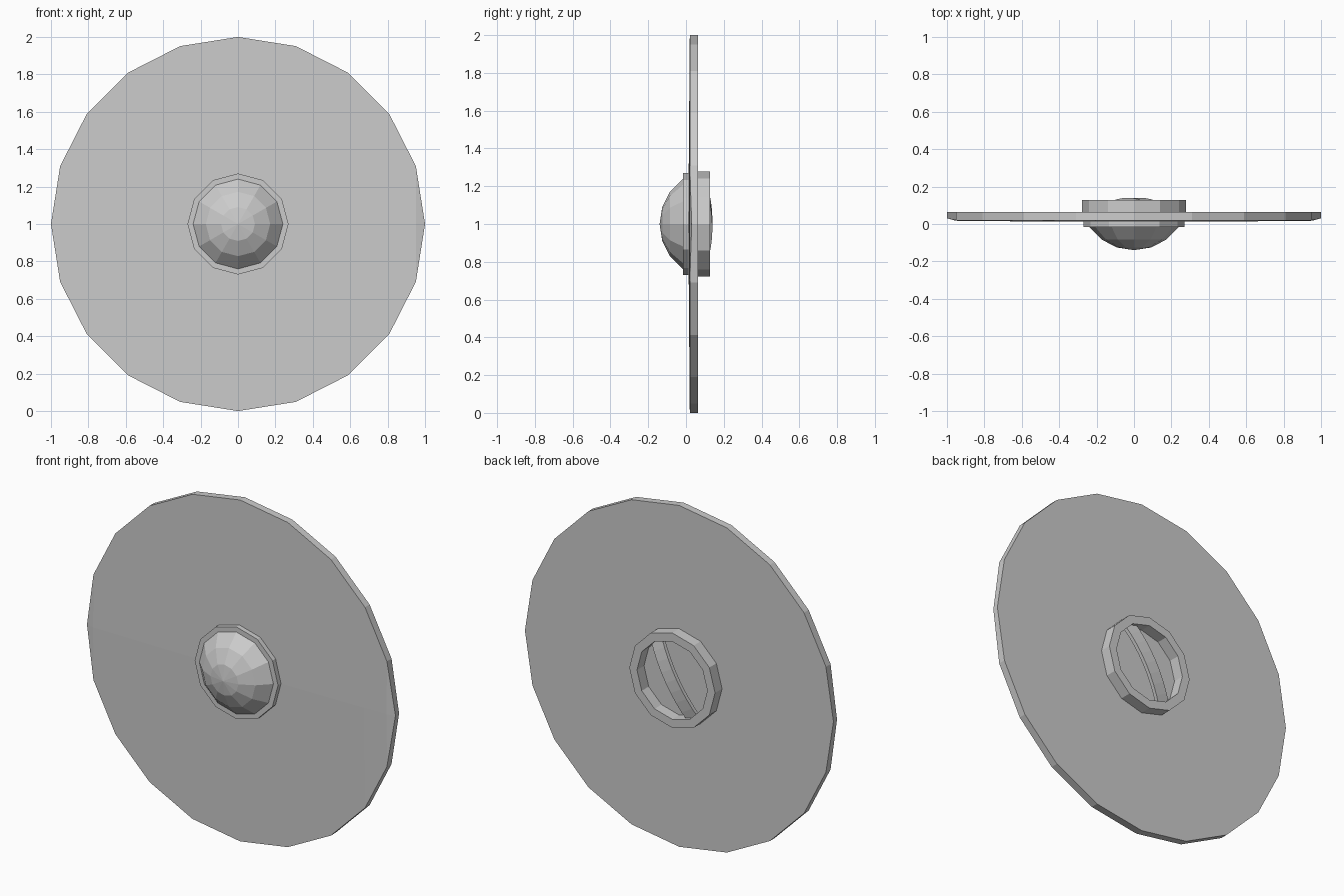
import bpy, bmesh
from math import sin, cos, radians, tau

cube = bpy.data.objects.get("Cube")
if cube:
    bpy.data.objects.remove(cube)

GREY = (0.6, 0.6, 0.6, 1)
grey = bpy.data.materials.new("plain grey")
grey.use_nodes = True
grey.diffuse_color = GREY
grey.node_tree.nodes["Principled BSDF"].inputs["Base Color"].default_value = GREY

CENTRE_Z = 1.0


def finish(name, bm):
    """Turn a bmesh into a flat-shaded object."""
    bmesh.ops.remove_doubles(bm, verts=bm.verts, dist=1e-5)
    bmesh.ops.recalc_face_normals(bm, faces=bm.faces)
    mesh = bpy.data.meshes.new(name)
    bm.to_mesh(mesh)
    bm.free()
    mesh.materials.append(grey)
    obj = bpy.data.objects.new(name, mesh)
    bpy.context.collection.objects.link(obj)
    return obj


def revolve(name, profile, sides=12, closed=False):
    """Spin (radius, y) points around the y axis, with a corner at the top."""
    bm = bmesh.new()
    rings = []
    for r, y in profile:
        if r == 0:
            rings.append([bm.verts.new((0, y, CENTRE_Z))] * sides)
        else:
            angles = [tau * i / sides for i in range(sides)]
            rings.append([bm.verts.new((r * sin(a), y, CENTRE_Z + r * cos(a)))
                          for a in angles])
    pairs = list(zip(rings, rings[1:]))
    if closed:
        pairs.append((rings[-1], rings[0]))
    for a, b in pairs:
        for i in range(sides):
            j = (i + 1) % sides
            corners = list(dict.fromkeys((a[i], a[j], b[j], b[i])))
            bm.faces.new(corners)
    return finish(name, bm)


# Large disc: flat back, front very slightly folded along its middle
def shield_disc(sides=20, back=0.063):
    bm = bmesh.new()
    columns = []
    for i in range(sides // 2 + 1):
        a = tau * i / sides
        x, h = -cos(a), sin(a)
        if h < 1e-4:
            tip = bm.verts.new((x, 0.03, CENTRE_Z))
            columns.append((tip, tip, tip))
        else:
            columns.append((bm.verts.new((x, 0.02, CENTRE_Z + h)),
                            bm.verts.new((x, 0.012 + 0.006 * x * x, CENTRE_Z)),
                            bm.verts.new((x, 0.02, CENTRE_Z - h))))
    for a, b in zip(columns, columns[1:]):
        for k in (0, 1):
            bm.faces.new(list(dict.fromkeys((a[k], b[k], b[k + 1], a[k + 1]))))
    # rim walls and back face
    rim = [c[0] for c in columns] + [c[2] for c in columns[-2:0:-1]]
    rear = [bm.verts.new((v.co.x, back, v.co.z)) for v in rim]
    for i in range(sides):
        j = (i + 1) % sides
        bm.faces.new((rim[i], rim[j], rear[j], rear[i]))
    bm.faces.new(rear)
    return finish("shield_disc", bm)


shield_disc()

# Front boss: rounded cap sitting in a flat collar
R, apex = 0.293, -0.14
cap = [(R * sin(radians(d)), apex + R * (1 - cos(radians(d)))) for d in (0, 18, 36, 55)]
cap[0] = (0, apex)
revolve("boss_dome", cap + [(0.24, 0.03), (0, 0.03)])
revolve("boss_collar", [(0.235, -0.015), (0.27, -0.015), (0.27, 0.04), (0.235, 0.04)],
        closed=True)

# Back ring around the grip recess
revolve("back_ring", [(0.278, 0.05), (0.278, 0.128), (0.228, 0.128), (0.228, 0.05)],
        closed=True)


# Bowed grip bar, slanted across the recess
def grip(width=0.08, thick=0.022, half=0.24, steps=8):
    bm = bmesh.new()
    tilt = radians(30)
    along, across = (sin(tilt), cos(tilt)), (cos(tilt), -sin(tilt))
    sections = []
    for i in range(steps + 1):
        s = half * (2 * i / steps - 1)
        y = 0.14 - 0.6 * s * s
        section = []
        for w, d in ((-1, 0), (1, 0), (1, 1), (-1, 1)):
            off = w * width / 2
            section.append(bm.verts.new((s * along[0] + off * across[0], y - d * thick,
                                         CENTRE_Z + s * along[1] + off * across[1])))
        sections.append(section)
    for a, b in zip(sections, sections[1:]):
        for k in range(4):
            m = (k + 1) % 4
            bm.faces.new((a[k], a[m], b[m], b[k]))
    bm.faces.new(sections[0])
    bm.faces.new(sections[-1])
    return finish("grip_bar", bm)


grip()
